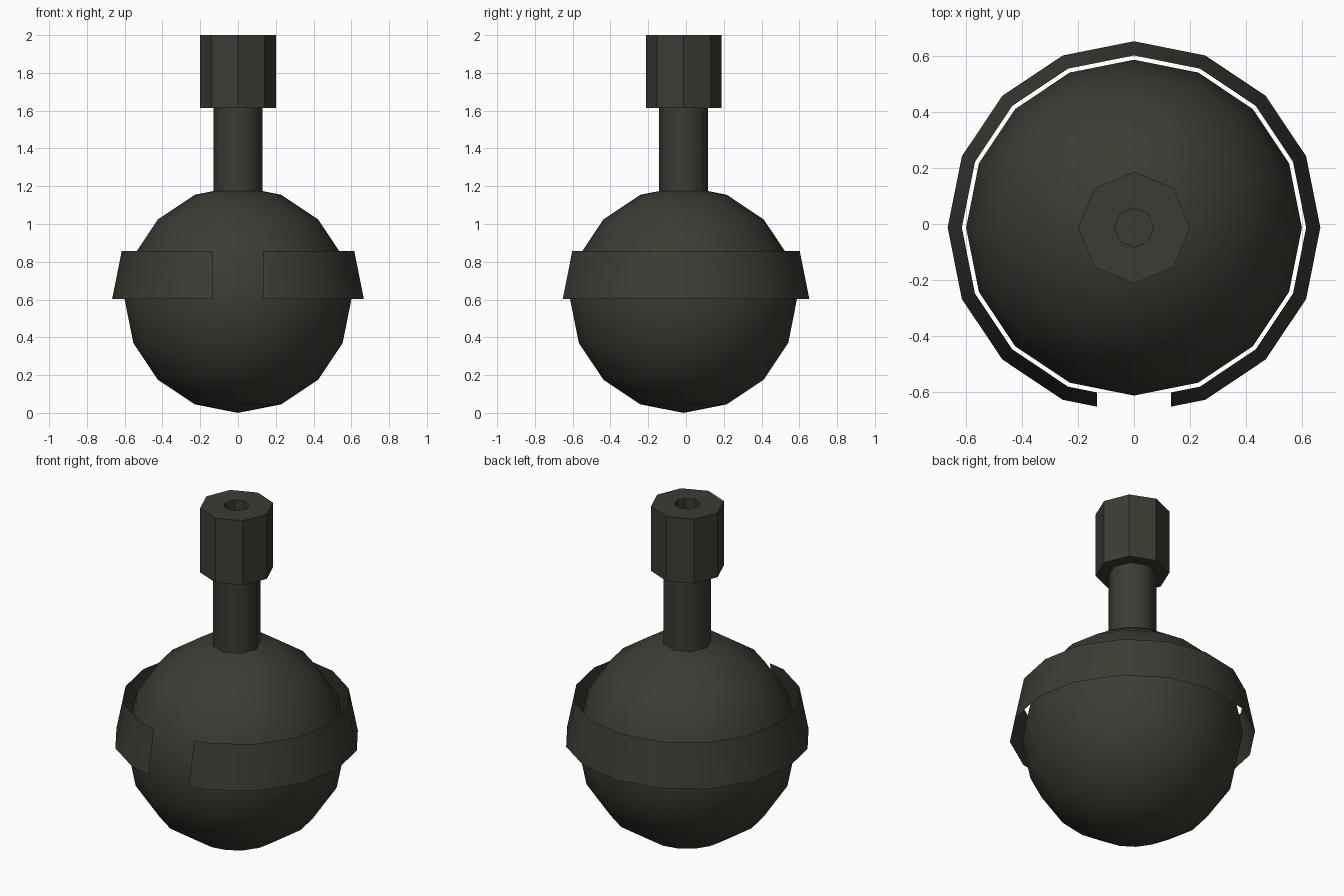
import bpy, bmesh, math

if "Cube" in bpy.data.objects:
    bpy.data.objects.remove(bpy.data.objects["Cube"])

CY = -0.013   # body axis sits slightly forward, since the ring is open at the front
R, CZ = 0.6, 0.6

iron = bpy.data.materials.new("dark olive iron")
iron.diffuse_color = (0.045, 0.044, 0.034, 1)
iron.use_nodes = True
iron.node_tree.nodes["Principled BSDF"].inputs["Base Color"].default_value = iron.diffuse_color


def make_object(name, bm, smooth):
    mesh = bpy.data.meshes.new(name)
    for f in bm.faces:
        f.smooth = smooth
    bm.to_mesh(mesh)
    bm.free()
    mesh.materials.append(iron)
    obj = bpy.data.objects.new(name, mesh)
    obj.location = (0, CY, 0)
    bpy.context.collection.objects.link(obj)
    return obj


def lathe(name, profile, sides, smooth, cap_end=False):
    """Spin (radius, z) points around the vertical axis."""
    bm = bmesh.new()
    rings = []
    for r, z in profile:
        rings.append([bm.verts.new((r * math.cos(a), r * math.sin(a), z))
                      for a in (2 * math.pi * i / sides for i in range(sides))])
    for lo, hi in zip(rings, rings[1:]):
        for i in range(sides):
            j = (i + 1) % sides
            bm.faces.new((lo[i], lo[j], hi[j], hi[i]))
    if cap_end:
        bm.faces.new(rings[-1])
    return make_object(name, bm, smooth)


# Round body
bm = bmesh.new()
bmesh.ops.create_uvsphere(bm, u_segments=16, v_segments=8, radius=R)
bmesh.ops.translate(bm, verts=bm.verts, vec=(0, 0, CZ))
make_object("round_body", bm, True)

# Neck tube
lathe("neck", [(0.13, 1.15), (0.13, 1.62)], 8, True)

# Octagonal collar with a hole in the top
lathe("collar", [(0.125, 1.615), (0.2, 1.615), (0.2, 2.0),
                 (0.07, 2.0), (0.07, 1.8)], 8, False, cap_end=True)

# Open band: thin sheet around the upper equator, gap at the front
BR, GAP = 0.666, 0.133
step = math.pi / 8
levels = [(BR, CZ + 0.003), (BR * math.cos(step), CZ + 0.003 + BR * math.sin(step))]
bm = bmesh.new()
columns = []
for i in range(17):
    a = -math.pi / 2 + i * step
    column = []
    for r, z in levels:
        x, y = r * math.cos(a), r * math.sin(a)
        if i in (0, 16):   # pull the end columns back to the gap edges
            t = GAP / (r * math.sin(step))
            x = GAP if i == 0 else -GAP
            y = -r * (1 - t * (1 - math.cos(step)))
        column.append(bm.verts.new((x, y, z)))
    columns.append(column)
for a, b in zip(columns, columns[1:]):
    bm.faces.new((a[0], b[0], b[1], a[1]))
make_object("open_band", bm, True)
